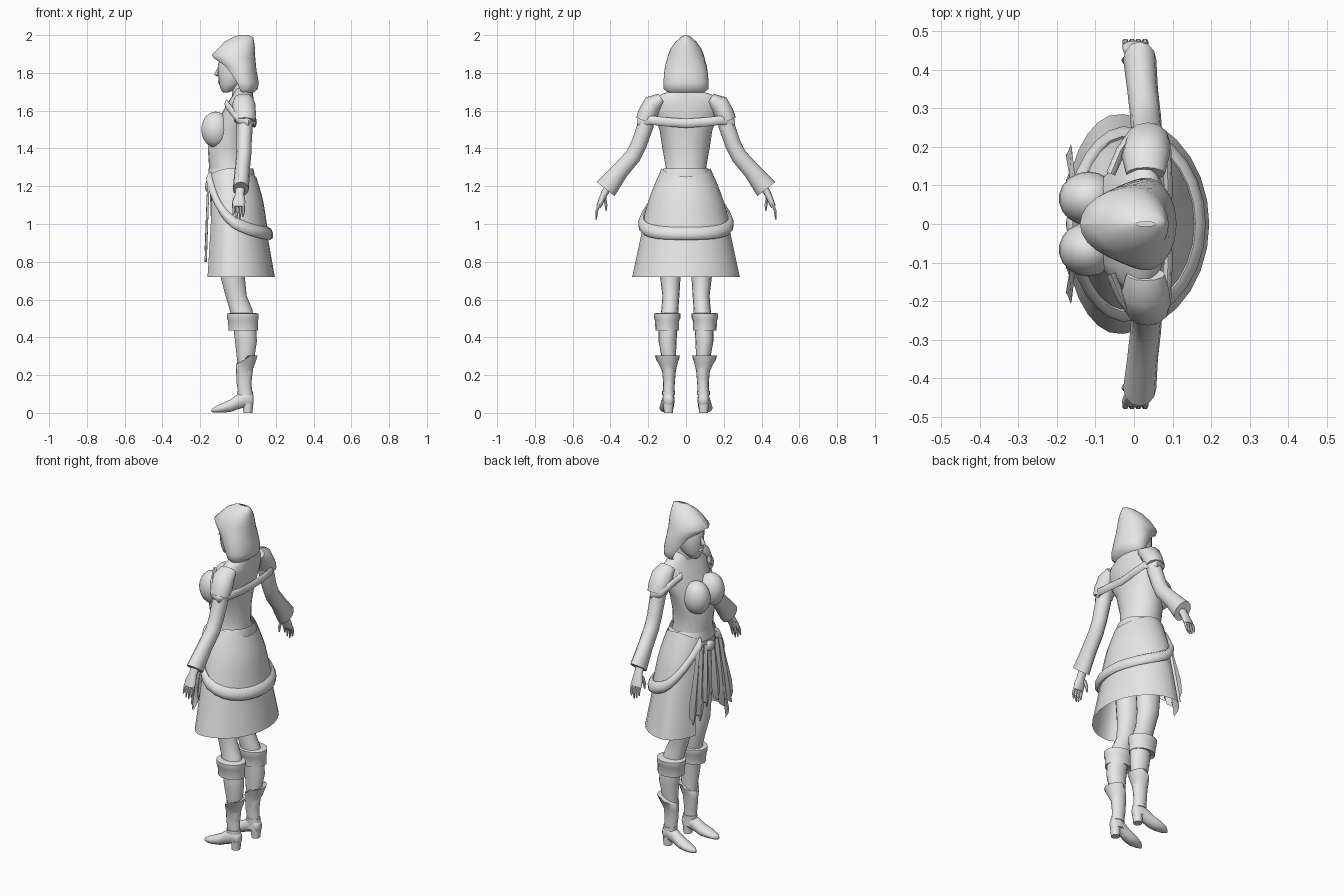
import bpy, bmesh, math
from mathutils import Vector

grey = bpy.data.materials.new("pale_grey")
grey.diffuse_color = (0.8, 0.8, 0.8, 1)


def finish(bm, name, mirror=False, angle=50, subsurf=0):
    bmesh.ops.recalc_face_normals(bm, faces=bm.faces)
    me = bpy.data.meshes.new(name)
    bm.to_mesh(me)
    bm.free()
    ob = bpy.data.objects.new(name, me)
    bpy.context.collection.objects.link(ob)
    me.materials.append(grey)
    if mirror:
        m = ob.modifiers.new("mirror", 'MIRROR')
        m.use_axis = (False, True, False)
        m.use_mirror_merge = False
    if subsurf:
        ob.modifiers.new("smooth", 'SUBSURF').levels = subsurf
    bpy.ops.object.select_all(action='DESELECT')
    ob.select_set(True)
    bpy.context.view_layer.objects.active = ob
    bpy.ops.object.shade_smooth_by_angle(angle=math.radians(angle))
    return ob


def skin(name, rows, closed=True, caps=True, **kw):
    """Skin a list of equal-length point rows."""
    bm = bmesh.new()
    vs = [[bm.verts.new(p) for p in r] for r in rows]
    n = len(rows[0])
    for a, b in zip(vs, vs[1:]):
        for i in range(n if closed else n - 1):
            j = (i + 1) % n
            bm.faces.new((a[i], a[j], b[j], b[i]))
    if closed and caps:
        bm.faces.new(vs[0])
        bm.faces.new(vs[-1])
    return finish(bm, name, **kw)


def ring(c, u, v, n=16):
    c, u, v = Vector(c), Vector(u), Vector(v)
    return [c + u * math.cos(2 * math.pi * i / n) + v * math.sin(2 * math.pi * i / n)
            for i in range(n)]


def stack(name, rows, n=20, **kw):
    """Upright loft from (z, x centre, y centre, x radius, y radius)."""
    return skin(name, [ring((x, y, z), (a, 0, 0), (0, b, 0), n) for z, x, y, a, b in rows], **kw)


def limb(name, rows, n=12, **kw):
    """Loft along a bent path from (x, y, z, x radius, side radius)."""
    pts = [Vector(r[:3]) for r in rows]
    out = []
    for i, r in enumerate(rows):
        d = pts[min(i + 1, len(pts) - 1)] - pts[max(i - 1, 0)]
        side = d.cross(Vector((1, 0, 0))).normalized()
        out.append(ring(pts[i], Vector((r[3], 0, 0)), side * r[4], n))
    return skin(name, out, mirror=True, **kw)


def ball(name, c, r, mirror=False):
    bm = bmesh.new()
    bmesh.ops.create_uvsphere(bm, u_segments=18, v_segments=12, radius=1)
    for v in bm.verts:
        v.co = Vector(c) + v.co * Vector(r)
    return finish(bm, name, mirror=mirror)


# torso, neck and hips
stack("torso", [(1.72, .03, 0, .045, .05), (1.70, .03, 0, .05, .095), (1.68, .025, 0, .055, .15),
                (1.64, .015, 0, .07, .185), (1.58, -.005, 0, .085, .175), (1.5, -.03, 0, .10, .14),
                (1.4, -.05, 0, .11, .125), (1.3, -.045, 0, .108, .107), (1.22, -.04, 0, .11, .14),
                (1.05, -.03, 0, .115, .165), (.88, -.03, 0, .10, .15)], angle=70)
stack("neck", [(1.62, .02, 0, .06, .06), (1.70, .015, 0, .045, .045), (1.78, 0, 0, .045, .045)], n=14)
ball("bust", (-.118, .066, 1.5), (.077, .07, .095), mirror=True)

# face
stack("head", [(1.695, -.065, 0, .012, .016), (1.705, -.058, 0, .03, .035), (1.74, -.04, 0, .06, .058),
               (1.79, -.03, 0, .075, .07), (1.85, -.025, 0, .08, .074), (1.92, -.01, 0, .065, .06)], angle=70)
skin("nose", [ring((-.10, 0, 1.83), (.006, 0, 0), (0, .008, 0), 8),
              ring((-.112, 0, 1.79), (.014, 0, 0), (0, .014, 0), 8),
              ring((-.10, 0, 1.78), (.006, 0, 0), (0, .008, 0), 8)])
ball("lips", (-.095, 0, 1.753), (.012, .022, .01))

# hood: z, centre x, back reach, front reach, half width, arc to each side of the back
hood = [(1.695, .035, .045, .05, .095, 1.9), (1.715, .035, .07, .07, .118, 1.95),
        (1.75, .03, .08, .085, .12, 2.0), (1.80, .02, .08, .10, .116, 2.2),
        (1.84, .01, .085, .11, .11, 2.4), (1.875, .0, .092, .13, .10, 2.85),
        (1.895, .0, .09, .14, .095, math.pi), (1.93, .005, .085, .11, .08, math.pi),
        (1.965, .015, .07, .085, .055, math.pi), (1.99, .025, .055, .05, .026, math.pi),
        (2.0, .03, .025, .025, .006, math.pi)]
rows = []
for z, cx, back, front, half, arc in hood:
    row = []
    for i in range(25):
        t = arc * (i / 12 - 1)
        c = math.cos(t)
        row.append((cx + c * (back if c > 0 else front), half * math.sin(t), z))
    rows.append(row)
skin("hood", rows, closed=False, angle=70)

# shoulder cap, sleeve and hand
limb("shoulder_cap", [(.03, .13, 1.665, .05, .03), (.03, .175, 1.635, .062, .052), (.035, .205, 1.58, .06, .052),
                      (.035, .22, 1.545, .056, .047)])
limb("sleeve", [(.035, .195, 1.60, .042, .042), (.035, .215, 1.52, .043, .043), (.032, .25, 1.42, .04, .042),
                (.03, .28, 1.36, .04, .043), (.022, .35, 1.28, .04, .046), (.015, .425, 1.185, .043, .06)])
limb("hand", [(.012, .41, 1.20, .024, .022), (.008, .435, 1.155, .024, .018), (.005, .45, 1.12, .034, .016),
              (.003, .463, 1.09, .034, .013)])
for i in range(4):
    x = -.022 + i * .017
    drop = (.045, .062, .068, .055)[i]
    limb("finger", [(x, .463, 1.095, .008, .009), (x, .473, 1.065, .008, .008),
                    (x - .004, .475, 1.092 - drop, .004, .004)], n=6)
limb("thumb", [(-.015, .43, 1.14, .010, .010), (-.024, .424, 1.10, .009, .009), (-.024, .422, 1.07, .004, .004)], n=6)

# shawl band over the upper arms and across the back
half_path = [(-.06, .13, 1.635), (-.035, .19, 1.60), (.0, .24, 1.555), (.05, .25, 1.54),
             (.085, .19, 1.55), (.088, .10, 1.54), (.085, 0, 1.533)]
path = half_path + [(x, -y, z) for x, y, z in half_path[-2::-1]]
rows = []
for i, p in enumerate(path):
    d = Vector(path[min(i + 1, 12)]) - Vector(path[max(i - 1, 0)])
    out = d.cross(Vector((0, 0, 1))).normalized()
    rows.append(ring(p, out * .012, (0, 0, .024), 8))
skin("shawl_band", rows)

# skirt profile: z, back x, front x, half width
PROFILE = [(.72, .195, -.18, .285), (1.0, .145, -.16, .225), (1.13, .125, -.157, .19),
           (1.22, .098, -.155, .155), (1.32, .065, -.155, .11)]


def skirt_point(t, z, off=0):
    for lo, hi in zip(PROFILE, PROFILE[1:]):
        if z <= hi[0]:
            break
    k = (z - lo[0]) / (hi[0] - lo[0])
    back, front, half = (a + (b - a) * k + s * off for a, b, s in zip(lo[1:], hi[1:], (1, -1, 1)))
    c = math.cos(t)
    x = -.04 + c * ((back + .04) if c > 0 else (-.04 - front))
    return Vector((x, half * math.sin(t), z))


def band_z(t):
    return .95 + .07 * abs(t / (math.pi / 2)) ** 2.8


angles = [math.radians(-150 + 300 * i / 24) for i in range(25)]
rows = []
for k in range(7):
    row = []
    for t in angles:
        top = 1.25 + .045 * math.sin(t) ** 2
        row.append(skirt_point(t, top + (band_z(t) - top) * k / 6, .008))
    rows.append(row)
skin("overskirt", rows, closed=False, angle=70)
skin("underskirt", [[skirt_point(t, .72 + (band_z(t) - .70) * k / 4) for t in angles]
                    for k in range(5)], closed=False)

# rolled sash hanging round the hips
rows = []
for t in angles:
    c = skirt_point(t, band_z(t), .012)
    out = Vector((math.cos(t), math.sin(t), 0))
    rows.append(ring(c, out * .02, Vector((0, 0, .034)) - out * .006, 8))
skin("hip_sash", rows)

# waist belt
stack("waist_belt", [(1.24, -.035, 0, .123, .148), (1.27, -.035, 0, .121, .133),
                     (1.295, -.037, 0, .118, .117)], caps=False, n=24)

# front cloth strips: top y, bottom y, bottom half width, bottom z
for y0, y1, w, z1 in [(.03, .055, .04, .86), (.07, .115, .045, .80), (.10, .18, .04, .80)]:
    rows = []
    for k, f in ((0, .35), (.35, .6), (.75, 1), (.93, .8), (1, .05)):
        y, z = y0 + (y1 - y0) * k, 1.22 + (z1 - 1.22) * k
        x = -.157 - .014 * k
        rows.append([(x + .006, y - w * f, z), (x - .006, y, z), (x + .006, y + w * f, z + .02 * k)])
    skin("front_strip", rows, closed=False, mirror=True, angle=30)
ball("sash_knot", (-.158, 0, 1.2), (.018, .035, .03))

# leg, knee cuff and boot
stack("leg", [(.95, -.03, .085, .075, .07), (.72, -.028, .083, .064, .054), (.62, -.01, .08, .056, .045),
              (.55, .015, .085, .06, .045), (.46, .035, .095, .06, .05), (.38, .042, .098, .058, .048),
              (.28, .04, .09, .045, .036), (.15, .035, .09, .035, .03)], n=16, mirror=True, angle=70)
stack("knee_cuff", [(.44, .03, .10, .068, .055), (.435, .028, .10, .077, .062), (.49, .026, .10, .08, .064),
                    (.50, .025, .10, .084, .07), (.525, .025, .10, .084, .07), (.53, .022, .097, .066, .054)],
      n=16, mirror=True)
shaft = [(.05, .04, .09, .04, .03), (.10, .038, .092, .036, .029), (.16, .032, .09, .04, .031),
         (.22, .032, .09, .042, .036), (.26, .04, .095, .05, .05), (.305, .052, .098, .052, .066)]
rows = [ring((x, y, z), (a, 0, 0), (0, b, 0), 16) for z, x, y, a, b in shaft]
for p in rows[-1]:
    p.z += (p.x - .07) * .6 if p.x < .05 else 0
skin("boot_shaft", rows, mirror=True)
stack("ankle_strap", [(.095, .038, .092, .041, .034), (.115, .037, .092, .041, .034)], n=16, mirror=True)

# foot: x, y, z, half width, half height
foot = [(-.14, .107, .012, .008, .008), (-.12, .106, .018, .025, .017), (-.08, .104, .027, .037, .026),
        (-.04, .10, .038, .037, .034), (0, .096, .06, .032, .042), (.04, .093, .075, .031, .045),
        (.07, .092, .07, .027, .038), (.082, .092, .07, .015, .025)]
skin("boot_foot", [ring((x, y, z), (0, w, 0), (0, 0, h), 14) for x, y, z, w, h in foot], mirror=True)
stack("boot_heel", [(0, .052, .093, .024, .025), (.05, .054, .093, .027, .028)], n=10, mirror=True)
